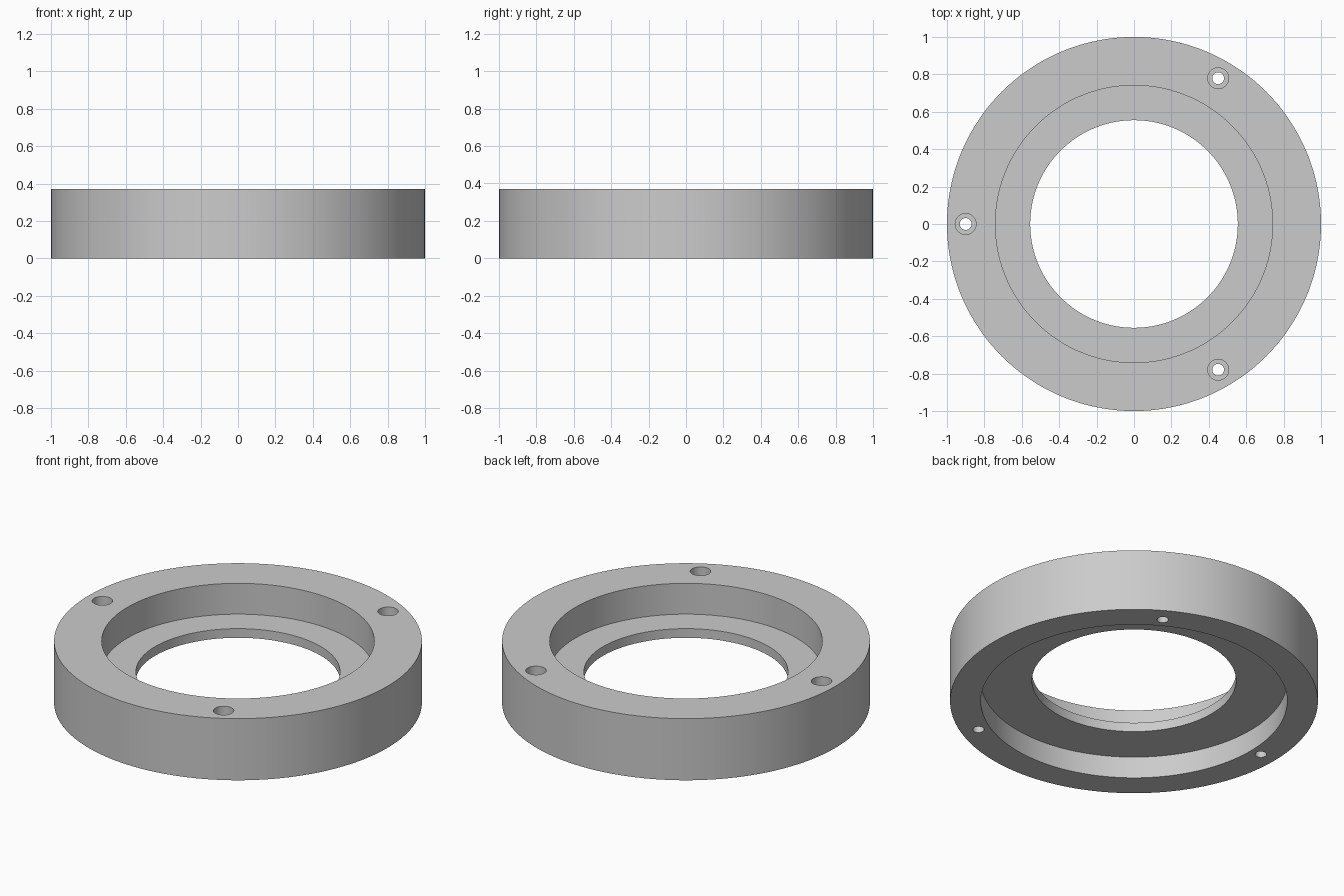
import bpy
import bmesh
from math import cos, sin, pi, radians
from mathutils import Matrix

if "Cube" in bpy.data.objects:
    bpy.data.objects.remove(bpy.data.objects["Cube"], do_unlink=True)

# Dimensions
HEIGHT = 0.37
OUTER, BORE = 1.0, 0.555
TOP_RECESS, FLOOR_TOP = 0.741, 0.185
BOTTOM_RECESS, FLOOR_BOTTOM = 0.833, 0.13
HOLE_CIRCLE, HOLE, COUNTERBORE, HEAD_DEPTH = 0.9, 0.0315, 0.056, 0.07

grey = bpy.data.materials.new("plain grey")
grey.use_nodes = True
grey.diffuse_color = (0.6, 0.6, 0.6, 1)
grey.node_tree.nodes["Principled BSDF"].inputs["Base Color"].default_value = grey.diffuse_color


def lathe(name, profile, segments, location=(0, 0, 0)):
    """Turn a closed (radius, height) profile around the z axis."""
    bm = bmesh.new()
    verts = [bm.verts.new((r, 0, z)) for r, z in profile]
    edges = [bm.edges.new((v, verts[i - 1])) for i, v in enumerate(verts)]
    bmesh.ops.spin(bm, geom=verts + edges, cent=(0, 0, 0), axis=(0, 0, 1),
                   angle=2 * pi, steps=segments, use_merge=False)
    bmesh.ops.remove_doubles(bm, verts=bm.verts, dist=1e-5)
    bmesh.ops.dissolve_degenerate(bm, edges=bm.edges, dist=1e-6)
    # Drop wires left along the axis
    wires = [e for e in bm.edges if not e.link_faces]
    bmesh.ops.delete(bm, geom=wires, context="EDGES")
    bmesh.ops.recalc_face_normals(bm, faces=bm.faces)
    bm.transform(Matrix.Translation(location))
    mesh = bpy.data.meshes.new(name)
    bm.to_mesh(mesh)
    bm.free()
    mesh.materials.append(grey)
    obj = bpy.data.objects.new(name, mesh)
    bpy.context.collection.objects.link(obj)
    return obj


# Ring with a recess on each side of a thin inner flange
ring = lathe("mounting_ring", [
    (OUTER, 0), (OUTER, HEIGHT), (TOP_RECESS, HEIGHT), (TOP_RECESS, FLOOR_TOP),
    (BORE, FLOOR_TOP), (BORE, FLOOR_BOTTOM),
    (BOTTOM_RECESS, FLOOR_BOTTOM), (BOTTOM_RECESS, 0)], 144)

# Three counterbored screw holes
step = HEIGHT - HEAD_DEPTH
hole_profile = [(0, -0.1), (HOLE, -0.1), (HOLE, step), (COUNTERBORE, step),
                (COUNTERBORE, HEIGHT + 0.1), (0, HEIGHT + 0.1)]
bpy.context.view_layer.objects.active = ring
for angle in (60, 180, 300):
    a = radians(angle)
    cutter = lathe("screw_hole_cutter", hole_profile, 32,
                   (HOLE_CIRCLE * cos(a), HOLE_CIRCLE * sin(a), 0))
    cutter.hide_render = True
    cut = ring.modifiers.new("screw_hole", "BOOLEAN")
    cut.operation = "DIFFERENCE"
    cut.solver = "EXACT"
    cut.object = cutter
    bpy.ops.object.modifier_apply(modifier=cut.name)
    bpy.data.objects.remove(cutter, do_unlink=True)

# Smooth walls, sharp rims
bpy.ops.object.select_all(action="DESELECT")
ring.select_set(True)
bpy.ops.object.shade_smooth_by_angle(angle=radians(30))
